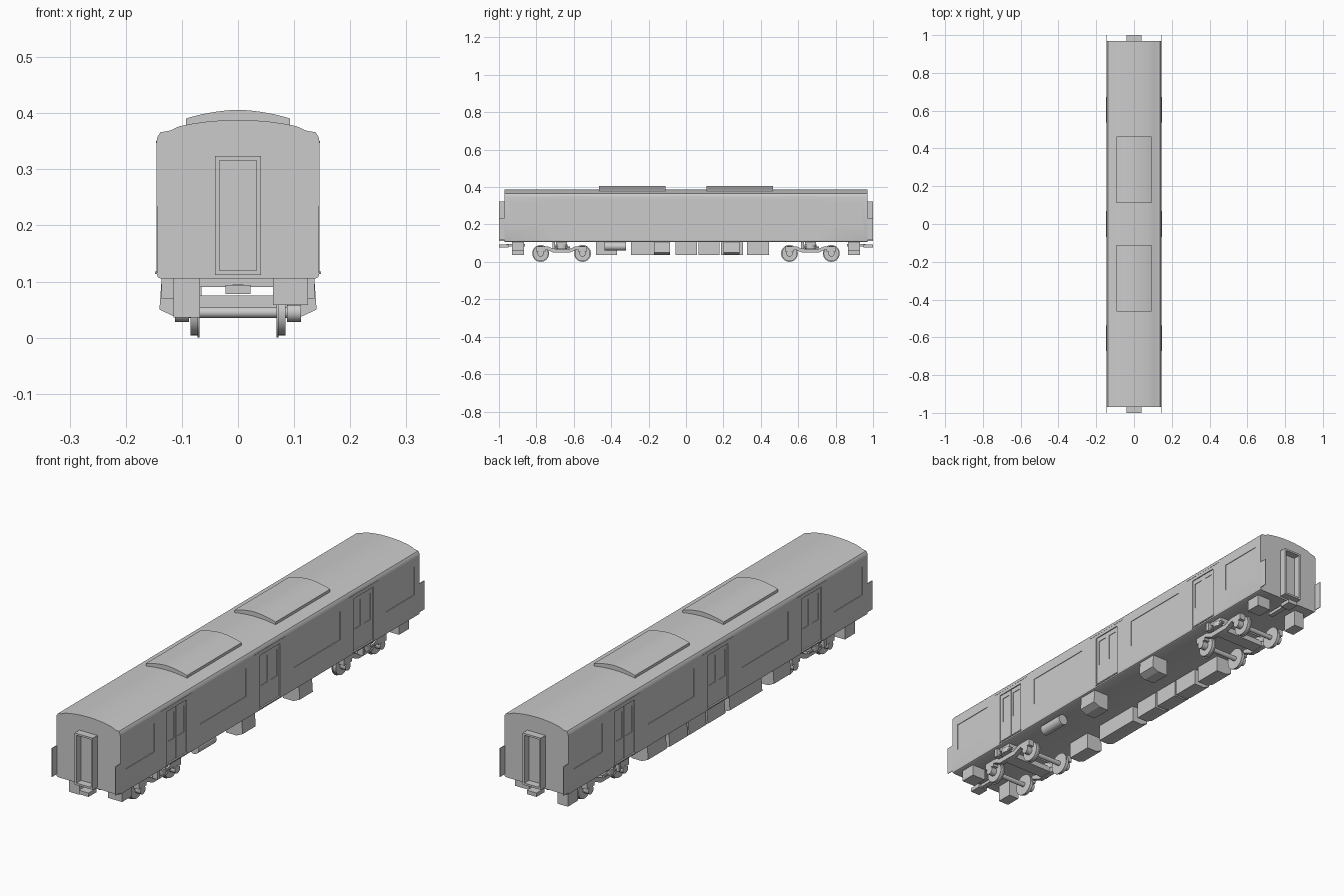
import bpy, bmesh, math
from mathutils import Matrix

if "Cube" in bpy.data.objects:
    bpy.data.objects.remove(bpy.data.objects["Cube"])


def finish(name, bm, smooth=False):
    bmesh.ops.recalc_face_normals(bm, faces=bm.faces[:])
    me = bpy.data.meshes.new(name)
    bm.to_mesh(me)
    bm.free()
    ob = bpy.data.objects.new(name, me)
    bpy.context.collection.objects.link(ob)
    if smooth:
        shade(ob)
    return ob


def select(ob):
    bpy.ops.object.select_all(action='DESELECT')
    ob.select_set(True)
    bpy.context.view_layer.objects.active = ob


def shade(ob):
    select(ob)
    bpy.ops.object.shade_smooth_by_angle(angle=math.radians(30))


def add_box(bm, x0, x1, y0, y1, z0, z1):
    m = Matrix.Translation(((x0 + x1) / 2, (y0 + y1) / 2, (z0 + z1) / 2))
    bmesh.ops.create_cube(bm, size=1, matrix=m @ Matrix.Diagonal((x1 - x0, y1 - y0, z1 - z0, 1)))


def boxes(name, items):
    bm = bmesh.new()
    for b in items:
        add_box(bm, *b)
    return finish(name, bm)


def add_prism(bm, profile, y0, y1):
    # x/z outline extruded along y
    f = bm.faces.new([bm.verts.new((x, y0, z)) for x, z in profile])
    r = bmesh.ops.extrude_face_region(bm, geom=[f])
    bmesh.ops.translate(bm, verts=[v for v in r['geom'] if isinstance(v, bmesh.types.BMVert)], vec=(0, y1 - y0, 0))


def add_cyl(bm, c, r1, r2, length, axis, seg=24):
    rot = {'X': Matrix.Rotation(math.pi / 2, 4, 'Y'), 'Y': Matrix.Rotation(math.pi / 2, 4, 'X'), 'Z': Matrix()}[axis]
    bmesh.ops.create_cone(bm, cap_ends=True, segments=seg, radius1=r1, radius2=r2, depth=length,
                          matrix=Matrix.Translation(c) @ rot)


def mirrored(half):
    return half + [(-x, z) for x, z in reversed(half) if x > 0]


def side_boxes(x0, x1, y0, y1, z0, z1):
    return [(x0, x1, y0, y1, z0, z1), (-x1, -x0, y0, y1, z0, z1)]


# Body shell: constant section with rounded cant rails and arched roof
half = [(0.137, 0.105), (0.143, 0.108), (0.1455, 0.116), (0.1455, 0.348), (0.1435, 0.358), (0.138, 0.366),
        (0.121, 0.369), (0.105, 0.3765), (0.08, 0.3815), (0.055, 0.385), (0.028, 0.3872), (0, 0.388)]
bm = bmesh.new()
add_prism(bm, mirrored(half), -0.97, 0.97)
body = finish("body_shell", bm)

# Door and window recesses, both sides
DOORS = (-0.605, 0, 0.605)
openings, panes = [], []
for d in DOORS:
    openings += side_boxes(0.1415, 0.16, d - 0.065, d + 0.065, 0.118, 0.334)
    for s in (-1, 1):
        c = d + s * 0.032
        panes += side_boxes(0.139, 0.16, c - 0.02, c + 0.02, 0.205, 0.315)
for s in (-1, 1):
    for a, b in ((0.155, 0.455), (0.75, 0.937)):
        openings += side_boxes(0.143, 0.16, min(s * a, s * b), max(s * a, s * b), 0.2, 0.316)
for cut_name, items in (("opening_cutter", openings), ("pane_cutter", panes)):
    cutter = boxes(cut_name, items)
    cutter.hide_render = True
    mod = body.modifiers.new(cut_name, 'BOOLEAN')
    mod.operation, mod.solver, mod.object = 'DIFFERENCE', 'EXACT', cutter
    select(body)
    bpy.ops.object.modifier_apply(modifier=mod.name)
    bpy.data.objects.remove(cutter)
shade(body)

# Door leaf seams, sills and rain gutters
seams, sills, gutters = [], [], []
for d in DOORS:
    seams += side_boxes(0.141, 0.1425, d - 0.0015, d + 0.0015, 0.118, 0.334)
    sills += side_boxes(0.14, 0.148, d - 0.068, d + 0.068, 0.113, 0.118)
    gutters += side_boxes(0.142, 0.1462, d - 0.1, d + 0.1, 0.347, 0.350)
boxes("door_seams", seams)
boxes("door_sills", sills)
boxes("rain_gutters", gutters)

# Roof air conditioning units with curved lids
lid = [(0.093, 0.375), (0.093, 0.39), (0.088, 0.392), (0.065, 0.398), (0.04, 0.4025), (0.02, 0.405), (0, 0.406)]
for s, name in ((-1, "front"), (1, "rear")):
    bm = bmesh.new()
    add_prism(bm, mirrored(lid), s * 0.287 - 0.177, s * 0.287 + 0.177)
    finish(name + "_roof_unit", bm, True)

# Ends: gangway frame, corner guard plates, coupler
for s, name in ((-1, "front"), (1, "rear")):
    def ends(a, b):
        return min(s * a, s * b), max(s * a, s * b)
    y = ends(0.965, 1.0)
    boxes(name + "_gangway_frame", side_boxes(0.033, 0.041, *y, 0.112, 0.324)
          + [(-0.033, 0.033, *y, 0.316, 0.324), (-0.033, 0.033, *y, 0.112, 0.12)])
    boxes(name + "_corner_plates", side_boxes(0.1425, 0.145, *y, 0.116, 0.234))
    boxes(name + "_coupler", [(-0.01, 0.01, *ends(0.86, 0.96), 0.082, 0.095),
                              (-0.022, 0.022, *ends(0.95, 1.0), 0.078, 0.094)])
    boxes(name + "_end_boxes", [(-0.115, -0.068, *ends(0.865, 0.93), 0.036, 0.107),
                                (0.062, 0.125, *ends(0.865, 0.93), 0.058, 0.107)])

# Underfloor equipment cases with chamfered lower edge
case = [(0.065, 0.107), (0.065, 0.037), (0.112, 0.037), (0.14, 0.05), (0.136, 0.107)]
bm = bmesh.new()
for y0, y1 in ((-0.48, -0.37), (-0.295, -0.085), (-0.055, 0.058), (0.068, 0.18), (0.188, 0.305), (0.325, 0.445)):
    add_prism(bm, [(-x, z) for x, z in case], y0, y1)
for y0, y1 in ((-0.17, -0.085), (0.2, 0.285)):
    add_prism(bm, case, y0, y1)
finish("underfloor_cases", bm)
bm = bmesh.new()
add_cyl(bm, (0.105, -0.378, 0.083), 0.022, 0.022, 0.115, 'Y')
finish("air_tank", bm, True)

# Bogies
for yc, name in ((-0.665, "front"), (0.665, "rear")):
    wheels, frame = bmesh.new(), bmesh.new()
    for a in (-0.112, 0.112):
        y = yc + a
        add_cyl(wheels, (0, y, 0.045), 0.01, 0.01, 0.2, 'X', 16)
        for s in (-1, 1):
            add_cyl(wheels, (s * 0.078, y, 0.045), 0.041, 0.041, 0.014, 'X', 32)
            add_cyl(wheels, (s * 0.0705, y, 0.045), 0.045, 0.045, 0.004, 'X', 32)
            # axle boxes and their primary springs
            add_cyl(frame, (s * 0.1, y, 0.045), 0.017, 0.017, 0.025, 'X', 16)
            add_box(frame, s * 0.1 - 0.012, s * 0.1 + 0.012, y - 0.025, y + 0.025, 0.056, 0.083)
    # side frame outline in y/z, dipping at the middle
    outline = [(-0.135, 0.083), (-0.135, 0.068), (-0.08, 0.066), (-0.045, 0.05), (0.045, 0.05), (0.08, 0.066),
               (0.135, 0.068), (0.135, 0.083), (0.075, 0.083), (0.045, 0.07), (-0.045, 0.07), (-0.075, 0.083)]
    for s in (-1, 1):
        f = frame.faces.new([frame.verts.new((s * 0.092, yc + y, z)) for y, z in outline])
        r = bmesh.ops.extrude_face_region(frame, geom=[f])
        bmesh.ops.translate(frame, verts=[v for v in r['geom'] if isinstance(v, bmesh.types.BMVert)],
                            vec=(s * 0.02, 0, 0))
        # air spring, damper and bracket
        add_cyl(frame, (s * 0.1, yc, 0.083), 0.032, 0.032, 0.022, 'Z')
        add_cyl(frame, (s * 0.122, yc, 0.077), 0.005, 0.005, 0.09, 'Y', 10)
        add_box(frame, s * 0.124 - 0.012, s * 0.124 + 0.012, yc - 0.05, yc - 0.035, 0.07, 0.106)
    add_box(frame, -0.125, 0.125, yc - 0.03, yc + 0.03, 0.09, 0.106)
    add_box(frame, -0.095, 0.095, yc - 0.028, yc + 0.028, 0.052, 0.075)
    finish(name + "_bogie_wheels", wheels, True)
    finish(name + "_bogie_frame", frame, True)
